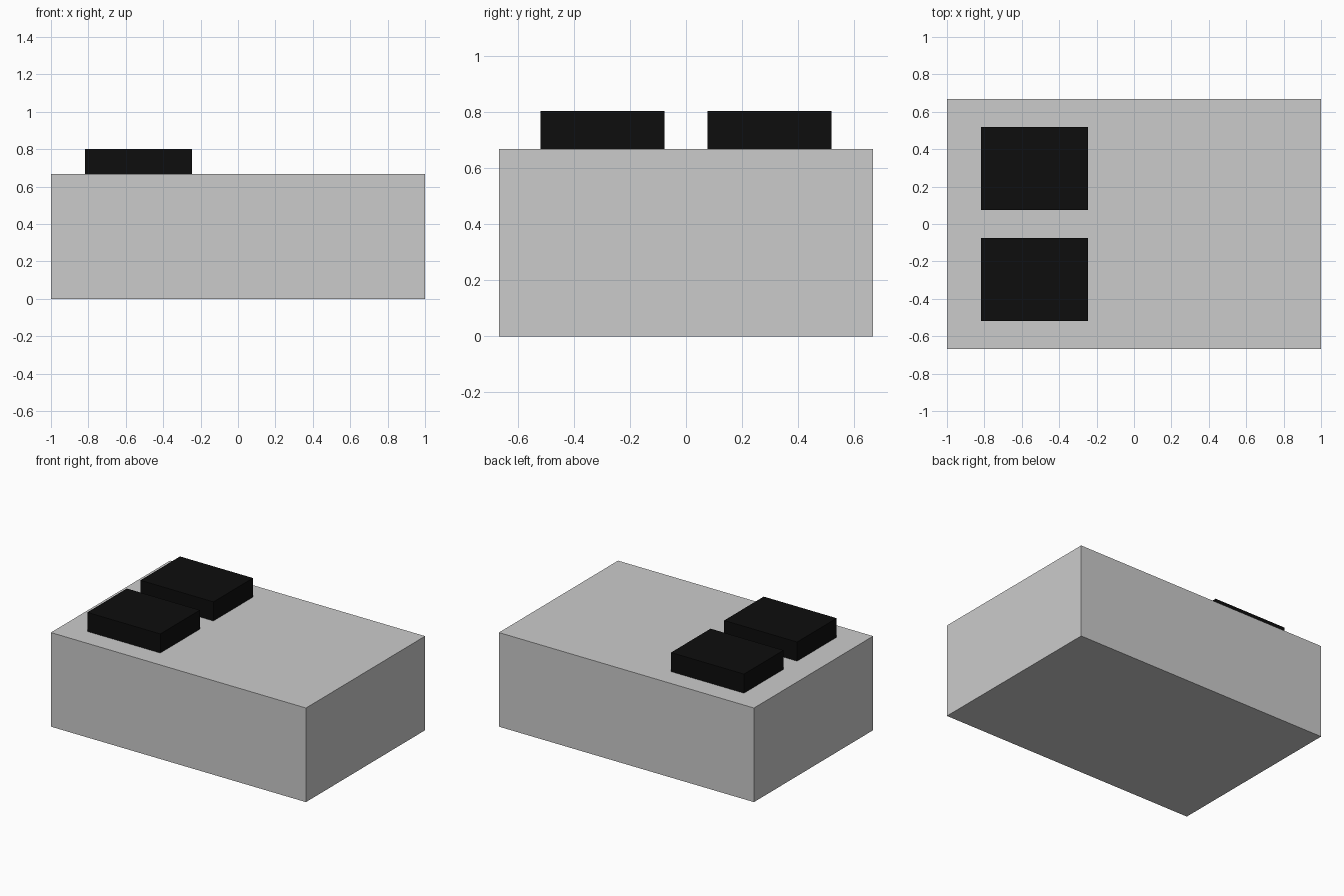
import bpy

if "Cube" in bpy.data.objects:
    bpy.data.objects.remove(bpy.data.objects["Cube"])

BODY_TOP = 0.667


def box(name, lo, hi):
    size = [b - a for a, b in zip(lo, hi)]
    centre = [(a + b) / 2 for a, b in zip(lo, hi)]
    bpy.ops.mesh.primitive_cube_add(size=1, location=centre)
    obj = bpy.context.object
    obj.name = name
    obj.scale = size
    bpy.ops.object.transform_apply(location=False, rotation=False, scale=True)
    return obj


black = bpy.data.materials.new("black")
black.diffuse_color = (0.004, 0.004, 0.004, 1)
black.use_nodes = True
black.node_tree.nodes["Principled BSDF"].inputs["Base Color"].default_value = black.diffuse_color

# Main block
box("body", (-1, -0.667, 0), (1, 0.667, BODY_TOP))

# Two raised black pads, mirrored about y = 0
for name, y0, y1 in (("front_pad", -0.519, -0.076), ("back_pad", 0.076, 0.519)):
    pad = box(name, (-0.818, y0, BODY_TOP), (-0.246, y1, 0.802))
    pad.data.materials.append(black)
